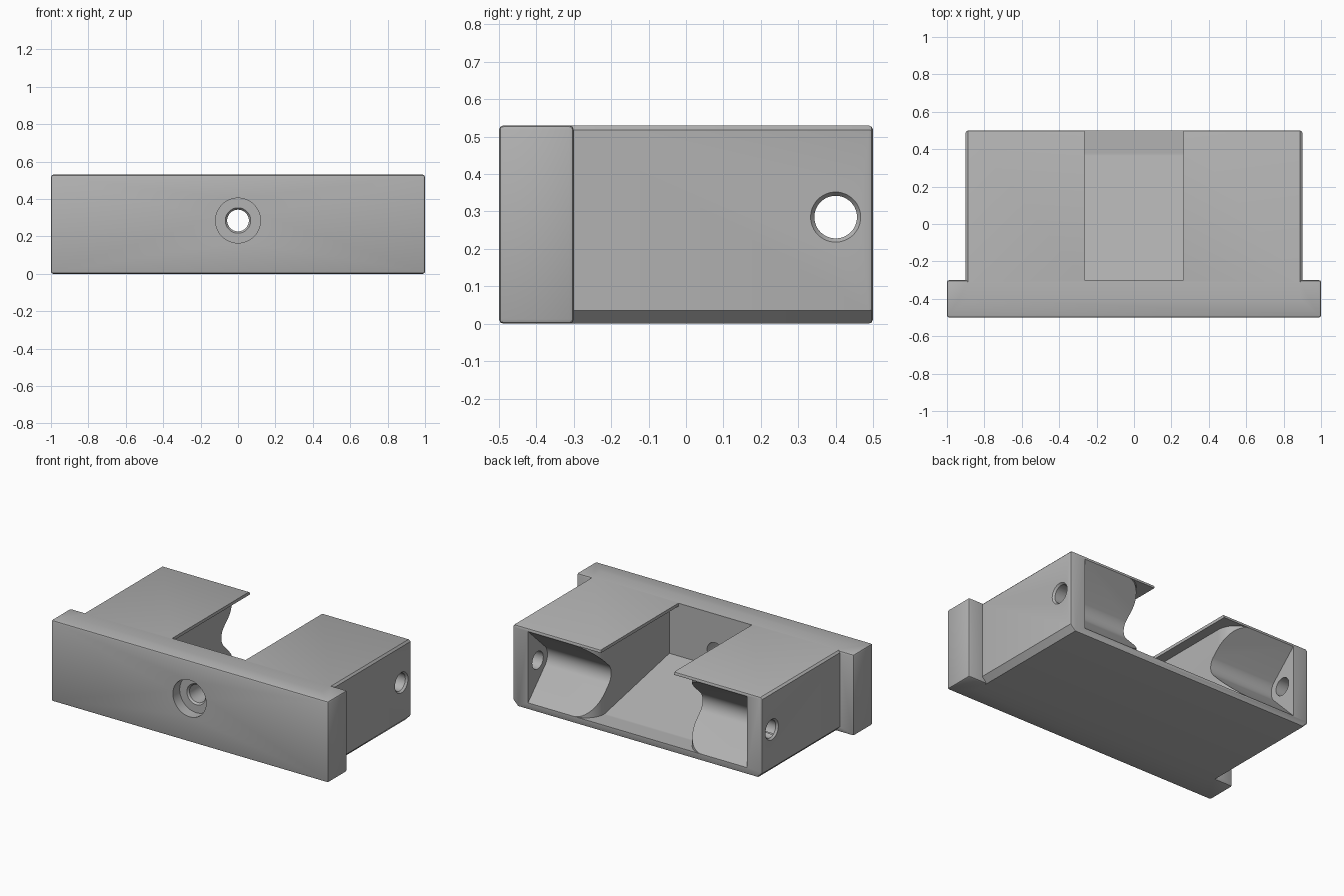
import bpy, bmesh, math
from mathutils import Matrix, Vector

if "Cube" in bpy.data.objects:
    bpy.data.objects.remove(bpy.data.objects["Cube"], do_unlink=True)

grey = bpy.data.materials.new("plain_grey")
grey.use_nodes = True
COLOUR = (0.45, 0.45, 0.45, 1)
grey.diffuse_color = COLOUR
grey.node_tree.nodes["Principled BSDF"].inputs["Base Color"].default_value = COLOUR

TOP = 0.53
ROOF = 0.51       # underside of the thin top skin
AXIS = 0.285      # height of all bores


def finish(name, bm):
    bmesh.ops.recalc_face_normals(bm, faces=bm.faces)
    me = bpy.data.meshes.new(name)
    bm.to_mesh(me)
    bm.free()
    ob = bpy.data.objects.new(name, me)
    bpy.context.collection.objects.link(ob)
    me.materials.append(grey)
    return ob


def prism(name, points, place, start, end, bevel=None, width=0.012):
    """Extrude a 2D outline; place(a, b, t) maps it into space."""
    bm = bmesh.new()
    face = bm.faces.new([bm.verts.new(place(a, b, start)) for a, b in points])
    shift = Vector(place(0, 0, end)) - Vector(place(0, 0, start))
    new = bmesh.ops.extrude_face_region(bm, geom=[face])["geom"]
    bmesh.ops.translate(bm, vec=shift, verts=[v for v in new if isinstance(v, bmesh.types.BMVert)])
    if bevel:
        bmesh.ops.recalc_face_normals(bm, faces=bm.faces)
        edges = [e for e in bm.edges if bevel(e)]
        bmesh.ops.bevel(bm, geom=edges, offset=width, segments=2, profile=0.5, affect='EDGES')
    return finish(name, bm)


def along_x(a, b, t): return (t, a, b)
def along_y(a, b, t): return (a, t, b)
def along_z(a, b, t): return (a, b, t)


def rect(a0, a1, b0, b1):
    return [(a0, b0), (a1, b0), (a1, b1), (a0, b1)]


def arc(cx, cy, r, a0, a1, n=14):
    angles = [math.radians(a0 + (a1 - a0) * i / n) for i in range(n + 1)]
    return [(cx + r * math.cos(a), cy + r * math.sin(a)) for a in angles]


def bore(name, start, end, r1, r2):
    """Round cutter from start to end, r1 tapering to r2."""
    start, end = Vector(start), Vector(end)
    d = end - start
    bm = bmesh.new()
    m = Matrix.Translation((start + end) / 2) @ d.to_track_quat('Z', 'Y').to_matrix().to_4x4()
    bmesh.ops.create_cone(bm, cap_ends=True, segments=48, radius1=r1, radius2=r2,
                          depth=d.length, matrix=m)
    return finish(name, bm)


def combine(target, tool, operation):
    tool.hide_render = True
    mod = target.modifiers.new("combine", 'BOOLEAN')
    mod.operation, mod.solver, mod.object = operation, 'EXACT', tool
    bpy.context.view_layer.objects.active = target
    bpy.ops.object.modifier_apply(modifier=mod.name)
    bpy.data.objects.remove(tool, do_unlink=True)


# Main body with wide lower chamfers, and the wider front plate
c, s = 0.035, 0.012
outline = [(0.9 - c, 0), (0.9, c), (0.9, TOP - s), (0.9 - s, TOP)]
outline += [(-x, z) for x, z in reversed(outline)]
body = prism("housing", outline, along_y, -0.4, 0.5,
             lambda e: all(v.co.y > 0.49 for v in e.verts))
plate = prism("front_plate", rect(-1, 1, 0, TOP), along_y, -0.5, -0.3, lambda e: True)
combine(body, plate, 'UNION')

# Side recesses: sideways V groove with a rounded root
groove = [(0.6, 0.045), (0.5, 0.045)]
groove += arc(0.39, AXIS, 0.09, 220, 140)
groove += [(0.5, ROOF), (0.6, ROOF)]
combine(body, prism("groove_cutter", groove, along_x, -0.79, 0.79), 'DIFFERENCE')

# Central pocket, flaring outward at the back
half = [(0.33, -0.3)] + arc(0.465, 0.365, 0.135, 180, 90) + [(0.465, 0.6)]
pocket = half + [(-x, y) for x, y in reversed(half)]
combine(body, prism("pocket_cutter", pocket, along_z, 0.045, ROOF), 'DIFFERENCE')

# Narrower slot through the top skin
combine(body, prism("slot_cutter", rect(-0.265, 0.265, -0.3, 0.6), along_z, 0.46, 0.6), 'DIFFERENCE')

# Sloping pocket floor
ramp = [(-0.32, 0.03), (-0.32, 0.19), (0.37, 0.045), (0.37, 0.03)]
combine(body, prism("floor_ramp", ramp, along_x, -0.34, 0.34), 'UNION')

# Front counterbored hole
for start, end, r1, r2 in ((-0.6, -0.43, 0.12, 0.12),
                           (-0.435, -0.415, 0.072, 0.056),
                           (-0.45, -0.25, 0.058, 0.058)):
    combine(body, bore("front_bore", (0, start, AXIS), (0, end, AXIS), r1, r2), 'DIFFERENCE')

# Side holes with countersinks
for side in (-1, 1):
    for start, end, r1, r2 in ((1.0, 0.7, 0.057, 0.057), (0.905, 0.885, 0.071, 0.055)):
        combine(body, bore("side_bore", (side * start, 0.4, AXIS), (side * end, 0.4, AXIS), r1, r2),
                'DIFFERENCE')

bpy.ops.object.select_all(action='DESELECT')
body.select_set(True)
bpy.context.view_layer.objects.active = body
bpy.ops.object.shade_smooth_by_angle(angle=math.radians(30))
